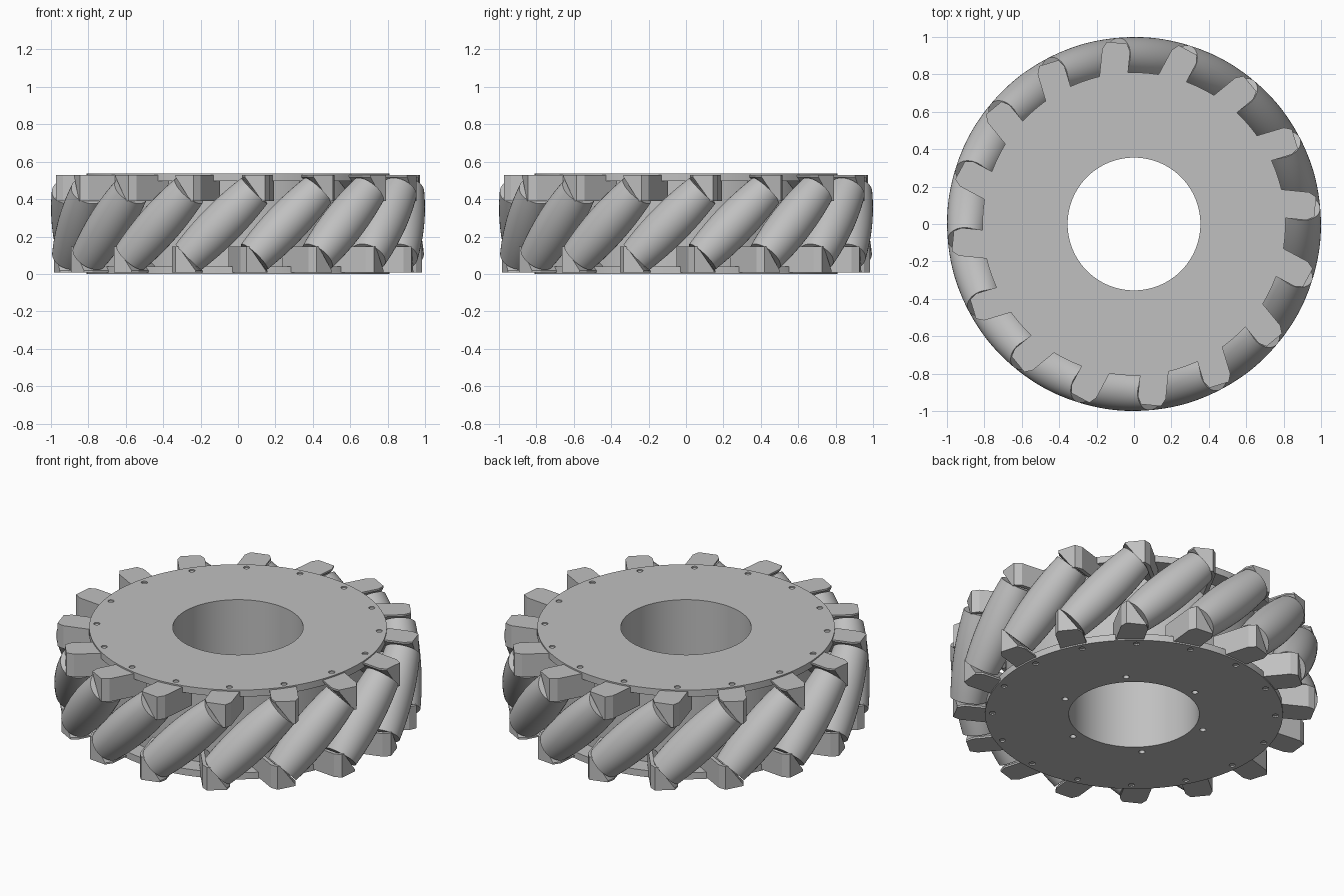
import bpy, bmesh, math
from mathutils import Matrix, Vector

cube = bpy.data.objects.get("Cube")
if cube:
    bpy.data.objects.remove(cube, do_unlink=True)

COUNT = 16
STEP = 2 * math.pi / COUNT
MID_Z = 0.268          # height of the roller centres
AXIS_R = 0.885         # distance of the roller centres from the hub axis
HALF_LEN = 0.25        # half length of a roller
START = math.radians(84.3)

grey = bpy.data.materials.new("metal_grey")
grey.use_nodes = True
colour = (0.53, 0.53, 0.53, 1)
grey.diffuse_color = colour
grey.node_tree.nodes["Principled BSDF"].inputs["Base Color"].default_value = colour


def finish(bm, name):
    """Turn a bmesh into a mesh object with the grey material."""
    bmesh.ops.recalc_face_normals(bm, faces=bm.faces)
    mesh = bpy.data.meshes.new(name)
    bm.to_mesh(mesh)
    bm.free()
    mesh.materials.append(grey)
    obj = bpy.data.objects.new(name, mesh)
    bpy.context.collection.objects.link(obj)
    return obj


def select_only(obj):
    bpy.ops.object.select_all(action='DESELECT')
    obj.select_set(True)
    bpy.context.view_layer.objects.active = obj


def smooth(obj):
    select_only(obj)
    bpy.ops.object.shade_smooth_by_angle(angle=math.radians(30))


def lathe(name, profile, steps, closed):
    """Revolve (radius, z) points about z."""
    bm = bmesh.new()
    verts = [bm.verts.new((r, 0, z)) for r, z in profile]
    edges = [bm.edges.new(p) for p in zip(verts, verts[1:])]
    if closed:
        edges.append(bm.edges.new((verts[-1], verts[0])))
    bmesh.ops.spin(bm, geom=verts + edges, cent=(0, 0, 0), axis=(0, 0, 1),
                   angle=2 * math.pi, steps=steps, use_merge=True)
    bmesh.ops.remove_doubles(bm, verts=bm.verts, dist=1e-5)
    return finish(bm, name)


def ring(name, inner, outer, low, high):
    return lathe(name, [(inner, low), (outer, low), (outer, high), (inner, high)],
                 128, True)


def drill(plate, z, circles):
    """Cut circles of holes: (count, first angle, circle radius, hole radius)."""
    bm = bmesh.new()
    for count, first, radius, size in circles:
        for i in range(count):
            a = math.radians(first) + i * 2 * math.pi / count
            place = Matrix.Translation((radius * math.cos(a), radius * math.sin(a), z))
            bmesh.ops.create_cone(bm, cap_ends=True, segments=16, radius1=size,
                                  radius2=size, depth=0.2, matrix=place)
    cutter = finish(bm, "hole_cutter")
    cutter.hide_render = True
    mod = plate.modifiers.new("holes", 'BOOLEAN')
    mod.operation = 'DIFFERENCE'
    mod.solver = 'EXACT'
    mod.object = cutter
    select_only(plate)
    bpy.ops.object.modifier_apply(modifier=mod.name)
    bpy.data.objects.remove(cutter, do_unlink=True)


def repeat(first, name):
    """Place linked copies of a part around the hub."""
    for i in range(COUNT):
        obj = first if i == 0 else first.copy()
        if i:
            bpy.context.collection.objects.link(obj)
        obj.name = f"{name}_{i + 1}"
        obj.matrix_world = Matrix.Rotation(START + i * STEP, 4, 'Z') @ first_pose[name]


# Hub drum and the two side plates
drum = ring("hub_drum", 0.355, 0.70, 0.04, 0.496)
top_plate = ring("top_plate", 0.355, 0.81, 0.496, 0.536)
bottom_plate = ring("bottom_plate", 0.355, 0.81, 0, 0.04)
drill(top_plate, 0.52, [(COUNT, 9, 0.77, 0.017)])
drill(bottom_plate, 0.02, [(COUNT, 6, 0.77, 0.017), (6, 44, 0.41, 0.017)])
for part in (drum, top_plate, bottom_plate):
    smooth(part)

# Barrel roller whose outline follows the wheel rim, with its axle
slope = math.sin(math.pi / 4)
barrel = []
for i in range(13):
    t = HALF_LEN * (i / 6 - 1)
    barrel.append((1 - math.hypot(AXIS_R, t * slope), t))
pin = 0.035
profile = ([(0, -0.29), (pin, -0.29), (pin, -HALF_LEN)] + barrel
           + [(pin, HALF_LEN), (pin, 0.29), (0, 0.29)])
roller = lathe("roller", profile, 40, False)
smooth(roller)


def bracket(name):
    """Mounting lug: sloped-underside section lofted outward, tapered at the tip."""
    section = [(0.112, 0.26), (0.112, 0.25), (0.24, 0.122), (0.262, 0.122), (0.262, 0.26)]
    bm = bmesh.new()
    loops = []
    for radius, squeeze in ((0.69, 1), (0.915, 1), (0.955, 0.72)):
        loops.append([bm.verts.new((radius, 0.187 + (s - 0.187) * squeeze, z))
                      for s, z in section])
    for a, b in zip(loops, loops[1:]):
        for i in range(len(section)):
            j = (i + 1) % len(section)
            bm.faces.new((a[i], a[j], b[j], b[i]))
    bm.faces.new(loops[0])
    bm.faces.new(loops[-1])
    return finish(bm, name)


# Rollers lean 45 degrees; lower lugs are the upper ones turned over
centre = Matrix.Translation((0, 0, MID_Z))
first_pose = {
    "roller": Matrix.Translation((AXIS_R, 0, MID_Z)) @ Matrix.Rotation(-math.pi / 4, 4, 'X'),
    "upper_lug": centre,
    "lower_lug": centre @ Matrix.Rotation(math.pi, 4, 'X'),
}
repeat(roller, "roller")
for lug in ("upper_lug", "lower_lug"):
    repeat(bracket(lug), lug)
